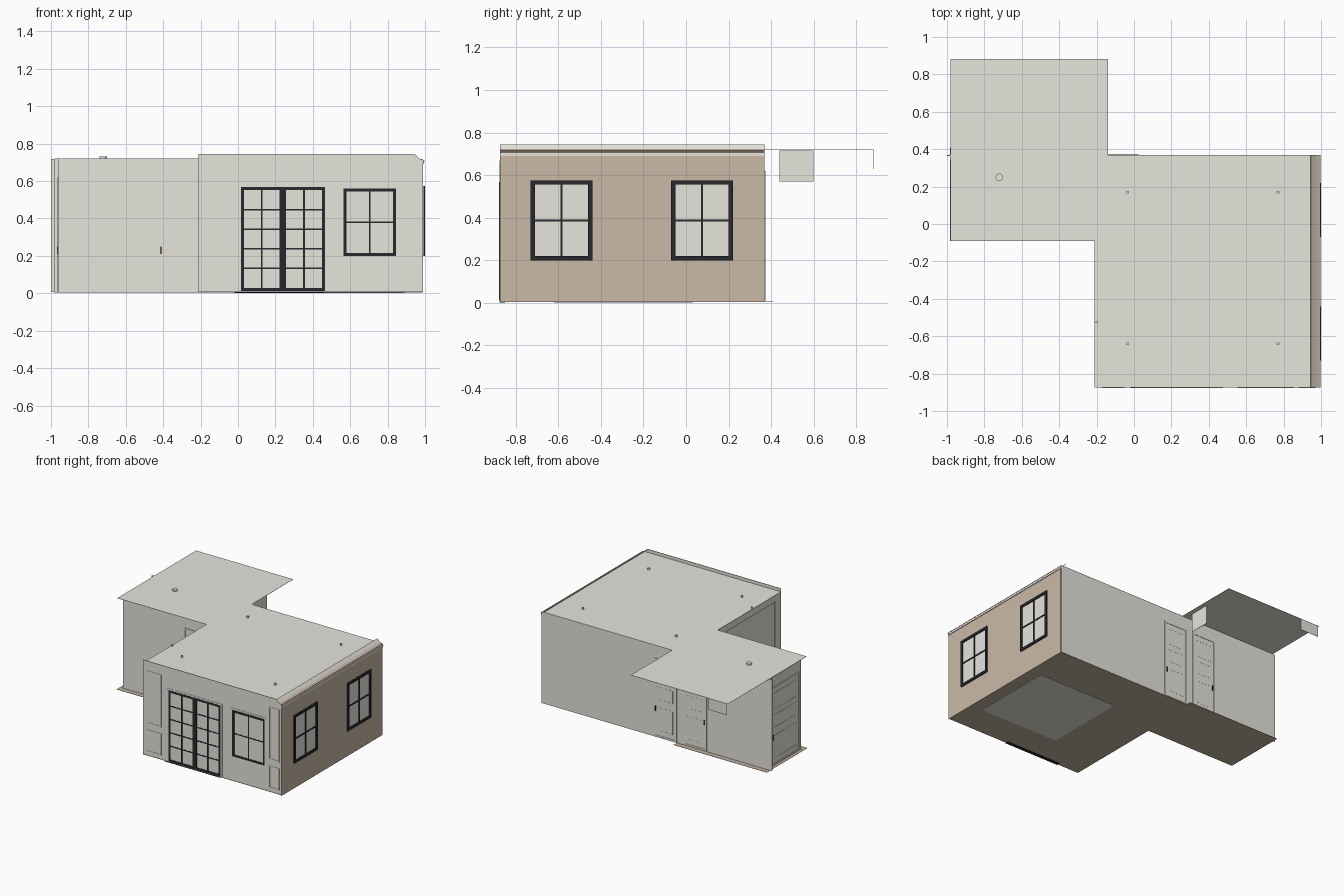
import bpy
import bmesh

cube = bpy.data.objects.get("Cube")
if cube:
    bpy.data.objects.remove(cube, do_unlink=True)


def material(name, r, g, b):
    m = bpy.data.materials.new(name)
    m.use_nodes = True
    m.diffuse_color = (r, g, b, 1)
    m.node_tree.nodes["Principled BSDF"].inputs["Base Color"].default_value = (r, g, b, 1)
    return m


grey = material("warm grey plaster", .79, .78, .72)
tan = material("tan wall", .59, .49, .39)
wood = material("wood floor", .53, .45, .34)
black = material("black frame", .02, .022, .025)
brown = material("bronze", .2, .11, .04)


def finish(name, bm, mat):
    bmesh.ops.recalc_face_normals(bm, faces=bm.faces)
    mesh = bpy.data.meshes.new(name)
    bm.to_mesh(mesh)
    bm.free()
    mesh.materials.append(mat)
    ob = bpy.data.objects.new(name, mesh)
    bpy.context.collection.objects.link(ob)
    return ob


def extrude(name, points, vec, mat):
    bm = bmesh.new()
    face = bm.faces.new([bm.verts.new(p) for p in points])
    ext = bmesh.ops.extrude_face_region(bm, geom=[face])
    verts = [v for v in ext["geom"] if isinstance(v, bmesh.types.BMVert)]
    bmesh.ops.translate(bm, verts=verts, vec=vec)
    return finish(name, bm, mat)


def prism(name, profile, y0, y1, mat):
    """Profile in x and z, extruded along y."""
    return extrude(name, [(x, y0, z) for x, z in profile], (0, y1 - y0, 0), mat)


def slab(name, outline, z0, z1, mat):
    """Outline in x and y, extruded upwards."""
    return extrude(name, [(x, y, z0) for x, y in outline], (0, 0, z1 - z0), mat)


def box(name, x0, x1, y0, y1, z0, z1, mat):
    return prism(name, [(x0, z0), (x1, z0), (x1, z1), (x0, z1)], y0, y1, mat)


def plate(name, side, at, u0, u1, z0, z1, depth, mat):
    """Plate on a wall plane; side is the axis it faces, depth is signed."""
    a, b = sorted((at, at + depth))
    if side == "x":
        return box(name, a, b, u0, u1, z0, z1, mat)
    return box(name, u0, u1, a, b, z0, z1, mat)


def frame(name, side, at, u0, u1, z0, z1, w, depth, mat):
    for part, p, q, r, s in (("left", u0, u0 + w, z0, z1), ("right", u1 - w, u1, z0, z1),
                             ("bottom", u0 + w, u1 - w, z0, z0 + w),
                             ("top", u0 + w, u1 - w, z1 - w, z1)):
        plate(f"{name}_{part}", side, at, p, q, r, s, depth, mat)


def window(name, side, at, u0, u1, z0, z1, w, depth, cols, rows, bar):
    plate(name + "_glass", side, at, u0, u1, z0, z1, depth * .2, grey)
    frame(name, side, at, u0, u1, z0, z1, w, depth, black)
    for i in range(1, cols):
        u = u0 + w + (u1 - u0 - 2 * w) * i / cols
        plate(f"{name}_mullion_{i}", side, at, u - bar / 2, u + bar / 2, z0, z1, depth * .7, black)
    for i in range(1, rows):
        z = z0 + w + (z1 - z0 - 2 * w) * i / rows
        plate(f"{name}_bar_{i}", side, at, u0, u1, z - bar / 2, z + bar / 2, depth * .7, black)


def door(name, side, at, u0, u1, depth, handle_u, handle_mat):
    frame(name + "_casing", side, at, u0, u1, .01, .62, .012, depth, grey)
    for z0, z1 in ((.06, .24), (.3, .4), (.44, .57)):
        frame(name + "_panel", side, at, u0 + .035, u1 - .035, z0, z1, .004, depth * .3, grey)
    plate(name + "_handle", side, at, handle_u - .005, handle_u + .005, .21, .25,
          depth * 1.5, handle_mat)


def disc(name, x, y, z, radius, height):
    bm = bmesh.new()
    bmesh.ops.create_cone(bm, cap_ends=True, segments=12, radius1=radius,
                          radius2=radius, depth=height)
    bmesh.ops.translate(bm, verts=bm.verts, vec=(x, y, z))
    return finish(name, bm, grey)


# Floor, rug and door sill
slab("floor", [(-.985, -.09), (-.21, -.09), (-.21, -.872), (.985, -.872), (.985, .368),
               (-.18, .368), (-.18, .41), (-.985, .41)], .005, .007, wood)
box("rug", .21, .89, -.62, .03, .002, .005, grey)
box("door_sill", -.02, .46, -.876, -.85, .002, .006, black)

# One flat ceiling over both rooms
slab("ceiling", [(-.98, -.09), (-.21, -.09), (-.21, -.872), (.967, -.872), (.967, .37),
                 (-.14, .37), (-.14, .882), (-.98, .882)], .7185, .72, grey)

# Main room walls; the front one rises above the ceiling
prism("front_wall", [(-.21, .01), (.988, .01), (.988, .715), (.97, .72), (.945, .745), (-.21, .745)],
      -.875, -.871, grey)
box("main_back_wall", -.21, .986, .364, .37, .007, .718, grey)
box("main_side_wall", -.21, -.205, -.87, -.05, .007, .718, grey)
box("tan_wall", .986, .99, -.875, .368, .003, .715, tan)

# Hall walls
box("hall_back_wall", -1, -.21, .364, .37, .007, .718, grey)
box("hall_front_wall", -.955, -.21, -.05, -.045, .007, .718, grey)
box("hall_end_wall", -.96, -.955, -.05, .365, .007, .718, grey)

# Crown moulding over the tan wall
prism("crown_slope", [(.945, .745), (.968, .722), (.966, .72), (.943, .743)], -.875, .37, grey)
prism("crown_ledge", [(.968, .722), (.998, .708), (.996, .704), (.966, .718)], -.875, .37, tan)
box("crown_band", .986, .995, -.875, .37, .69, .704, grey)

# Windows and glazed doors
for label, y0 in (("front", -.73), ("back", -.07)):
    window(f"side_window_{label}", "x", .99, y0, y0 + .29, .2, .575, .02, .009, 2, 2, .01)
window("front_window", "y", -.875, .565, .845, .2, .56, .016, -.003, 2, 2, .009)
frame("front_window_casing", "y", -.875, .553, .855, .19, .575, .012, -.002, grey)
for label, x0 in (("left", .015), ("right", .24)):
    window(f"glazed_door_{label}", "y", -.875, x0, x0 + .225, .012, .568, .017, -.003, 2, 5, .009)
frame("glazed_door_casing", "y", -.875, .003, .477, .01, .58, .012, -.002, grey)

# Wall panel mouldings
for label, x0, x1 in (("left", -.17, -.05), ("right", .88, .97)):
    frame(f"upper_panel_{label}", "y", -.875, x0, x1, .26, .67, .007, -.002, grey)
    frame(f"lower_panel_{label}", "y", -.875, x0, x1, .04, .21, .007, -.002, grey)
frame("side_wall_panel", "x", -.21, -.8, -.14, .26, .67, .007, -.002, grey)

# Doors
door("hall_front_door", "y", -.05, -.43, -.22, -.005, -.412, brown)
door("hall_back_door", "y", .37, -.44, -.235, .003, -.42, black)
door("main_back_door", "y", .37, -.18, .025, .003, .005, black)
door("hall_end_door", "x", -.96, -.03, .32, -.005, .3, brown)
box("end_door_post", -.985, -.96, .345, .37, .007, .718, grey)

# Hanging panels under the hall ceiling
box("hanging_panel_side", -.173, -.171, .44, .6, .57, .715, grey)
box("hanging_panel_back", -.97, -.81, .88, .882, .63, .718, grey)

# Ceiling fittings
for x in (-.035, .77):
    for y in (.17, -.64):
        disc("ceiling_light", x, y, .727, .008, .014)
disc("side_fitting", -.2, -.525, .727, .006, .014)
disc("smoke_detector", -.72, .25, .725, .02, .012)
